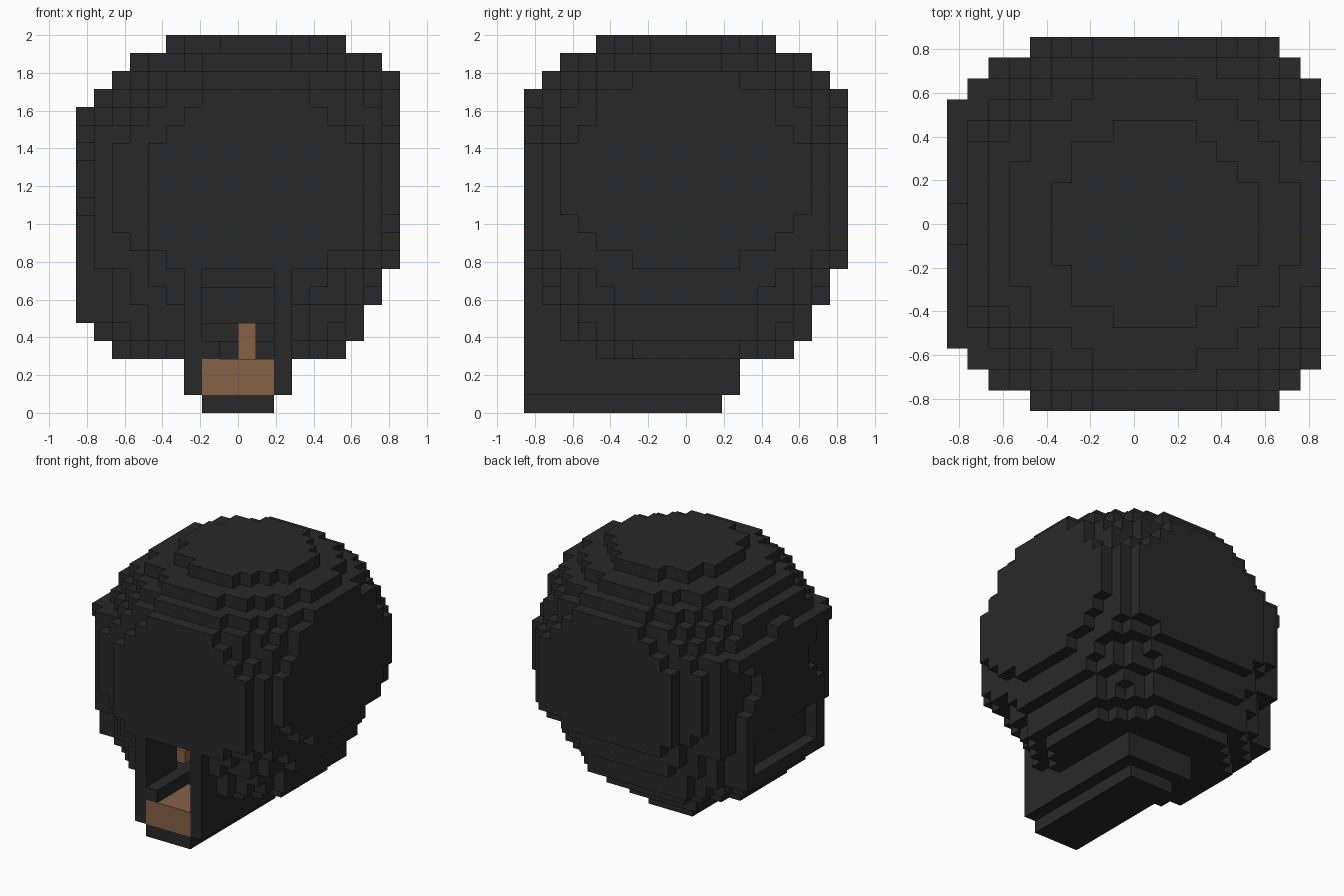
import bpy, bmesh
from itertools import product
from mathutils import Vector

old = bpy.data.objects.get("Cube")
if old:
    bpy.data.objects.remove(old, do_unlink=True)

UNIT = 2 / 21                     # edge of one block


def material(name, rgb):
    m = bpy.data.materials.new(name)
    m.use_nodes = True
    colour = (*rgb, 1)
    m.diffuse_color = colour
    m.node_tree.nodes["Principled BSDF"].inputs["Base Color"].default_value = colour
    return m


def box(x0, x1, y0, y1, z0, z1):
    return set(product(range(x0, x1), range(y0, y1), range(z0, z1)))


# Each height of the ball: left edge, right edge, half depth, squared radius
LAYERS = {3: (2, 15, 6, 44), 4: (1, 16, 7, 63), 5: (1, 16, 7, 67),
          6: (1, 17, 8, 74), 7: (1, 17, 8, 82), 8: (1, 18, 9, 91),
          9: (1, 18, 9, 104), 15: (1, 18, 9, 97),
          16: (1, 18, 9, 86), 17: (1, 18, 9, 79), 18: (2, 18, 8, 63),
          19: (3, 17, 7, 48), 20: (5, 15, 5, 23.5)}
# Side limits near the front and back faces
ENDS = {8: (4, 16), 7: (2, 17), 6: (1, 18)}
# Half width of the flat end face where it tapers below
END_FACE = {8: 3, 9: 5, 10: 6}


def in_ball(x, y, z):
    left, right, depth, radius = LAYERS.get(z, (1, 18, 9, 108))
    centre = 10 if z > 7 else (left + right) / 2
    dx, dy = x + .5 - centre, abs(y + .5 - 9)
    near, far = ENDS.get(int(dy), (0, 18))
    if not (max(left, near) <= x < min(right, far) and dy < depth):
        return False
    if x == 17 and dy > END_FACE.get(z, 9):
        return False
    if dx < 0 and z > 7:
        dx *= .94
    return dx * dx + dy * dy <= radius


full = {c for c in box(0, 18, 0, 18, 3, 21) if in_ball(*c)} | box(1, 3, 2, 16, 8, 16)

# Hollow the ball to a wall one block thick
AROUND = list(product((-1, 0, 1), repeat=3))
ball = {(x, y, z) for x, y, z in full
        if any((x + i, y + j, z + k) not in full for i, j, k in AROUND)}

# Side plate: broad base with a wide slot, notched waist, wide brow, small crest
ball |= box(0, 2, 4, 14, 5, 10)
ball -= box(0, 1, 5, 13, 6, 9)
for i, half in enumerate((5, 4, 3, 3, 4, 6, 1)):
    ball |= box(0, 1, 9 - half, 9 + half, 10 + i, 11 + i)

# Spout with a narrower foot
spout = box(6, 12, 0, 12, 1, 3) | box(6, 12, 0, 4, 3, 9)
foot = box(7, 11, 0, 11, 0, 1)

# Mouth opening through the spout, with a low ledge on one side
mouth = box(7, 11, 0, 4, 3, 8)
ledge = box(7, 8, 0, 4, 3, 4)

# Wooden bed in the spout and logs inside the ball
wood = box(7, 11, 0, 9, 1, 3) | box(9, 10, 3, 8, 3, 5) | box(4, 7, 5, 8, 4, 5)

spout = (spout - mouth - wood) | ledge
ball -= mouth | spout | wood
solid = ball | spout | foot | wood

# The four corners of a block face, for each axis and direction
FACES = []
for axis in range(3):
    u, v = (axis + 1) % 3, (axis + 2) % 3
    for side in (0, 1):
        ring = []
        for a, b in ((0, 0), (1, 0), (1, 1), (0, 1)):
            p = [0, 0, 0]
            p[axis], p[u], p[v] = side, a, b
            ring.append(tuple(p))
        step = [0, 0, 0]
        step[axis] = 2 * side - 1
        FACES.append((step, ring if side else ring[::-1]))


def build(name, cells, mat):
    bm = bmesh.new()
    corners = {}

    def vert(p):
        if p not in corners:
            corners[p] = bm.verts.new(Vector((p[0] - 9, p[1] - 9, p[2])) * UNIT)
        return corners[p]

    for c in sorted(cells):
        for step, ring in FACES:
            if tuple(i + j for i, j in zip(c, step)) not in solid:
                bm.faces.new([vert(tuple(i + j for i, j in zip(c, r))) for r in ring])
    mesh = bpy.data.meshes.new(name)
    bm.to_mesh(mesh)
    bm.free()
    mesh.materials.append(mat)
    bpy.context.collection.objects.link(bpy.data.objects.new(name, mesh))


charcoal = material("charcoal", (.0215, .0215, .0215))
brown = material("wood_brown", (.235, .12, .062))

build("ball_shell", ball, charcoal)
build("spout", spout, charcoal)
build("spout_foot", foot, charcoal)
build("wood_logs", wood, brown)
